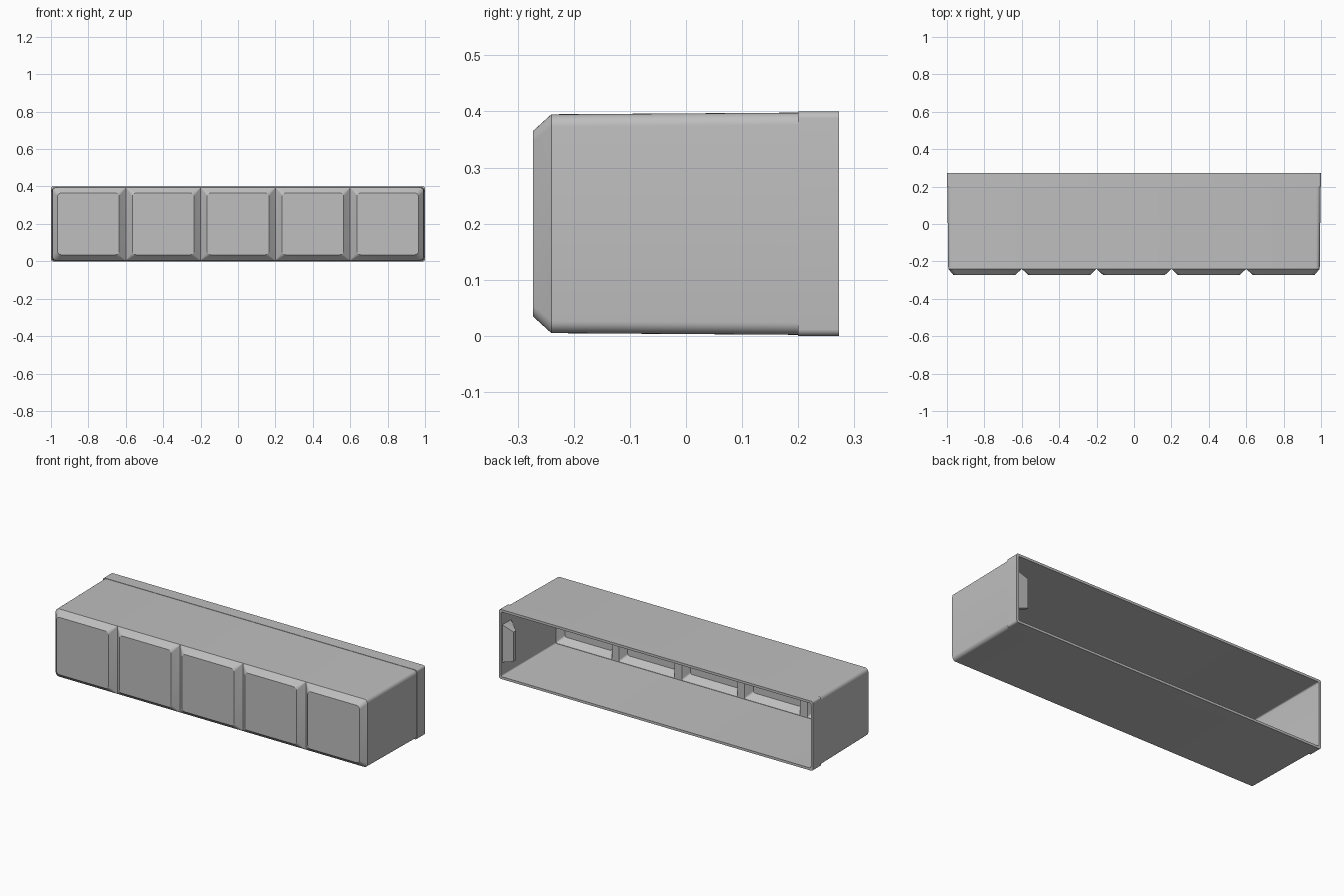
import bpy, bmesh, math

cube = bpy.data.objects.get("Cube")
if cube:
    bpy.data.objects.remove(cube, do_unlink=True)

GREY = (0.52, 0.52, 0.52, 1)
mat = bpy.data.materials.new("light_grey_plastic")
mat.use_nodes = True
mat.diffuse_color = GREY
mat.node_tree.nodes["Principled BSDF"].inputs["Base Color"].default_value = GREY


def ring(bm, x0, x1, z0, z1, y, left, right):
    """Rounded rectangle at depth y, with left and right corner radii."""
    verts = []
    corners = ((x1, z0, -1, 1, right), (x1, z1, -1, -1, right),
               (x0, z1, 1, -1, left), (x0, z0, 1, 1, left))
    for k, (cx, cz, sx, sz, r) in enumerate(corners):
        for i in range(7):
            a = math.radians(-90 + 90 * k + 15 * i)
            verts.append(bm.verts.new((cx + sx * r + r * math.cos(a), y,
                                       cz + sz * r + r * math.sin(a))))
    return verts


def loft(bm, rings):
    for a, b in zip(rings, rings[1:]):
        n = len(a)
        for i in range(n):
            j = (i + 1) % n
            bm.faces.new((a[i], b[i], b[j], a[j]))


def finish(bm, name):
    mesh = bpy.data.meshes.new(name)
    bm.to_mesh(mesh)
    bm.free()
    mesh.materials.append(mat)
    ob = bpy.data.objects.new(name, mesh)
    bpy.context.collection.objects.link(ob)
    bpy.ops.object.select_all(action='DESELECT')
    ob.select_set(True)
    bpy.context.view_layer.objects.active = ob
    bpy.ops.object.shade_smooth_by_angle(angle=math.radians(30))
    return ob


# Hollow sleeve: tapered outside, back band, rim, inside walls
bm = bmesh.new()
sections = ((0.993, 0.005, -0.24, 0.022), (0.998, 0.002, 0.2, 0.022),
            (1.0, 0.0, 0.2, 0.012), (1.0, 0.0, 0.273, 0.012),
            (0.986, 0.014, 0.273, 0.008), (0.978, 0.02, -0.215, 0.008))
loft(bm, [ring(bm, -w, w, z, 0.4 - z, y, r, r) for w, z, y, r in sections])
finish(bm, "sleeve")

# Five key fronts with chamfered edges outside and recesses inside
for k in range(5):
    c = -0.8 + 0.4 * k
    first, last = k == 0, k == 4
    bm = bmesh.new()
    face = ring(bm, c - 0.165, c + 0.165, 0.035, 0.365, -0.273, 0.02, 0.02)
    base = ring(bm, max(c - 0.2, -0.993), min(c + 0.2, 0.993), 0.005, 0.395,
                -0.24, 0.022 if first else 0.001, 0.022 if last else 0.001)
    bm.faces.new(face)
    loft(bm, [face, base])

    inner = [ring(bm, max(c - 0.2, -0.978), min(c + 0.2, 0.978), 0.02, 0.38,
                  -0.215, 0.001, 0.001),
             ring(bm, c - 0.177, c + 0.177, 0.022, 0.378, -0.215, 0.008, 0.008),
             ring(bm, c - 0.15, c + 0.15, 0.05, 0.35, -0.255, 0.012, 0.012)]
    loft(bm, inner)
    bm.faces.new(inner[-1][::-1])
    finish(bm, f"key_front_{k + 1}")

# Retaining clip inside one end wall, tapering into the wall
bm = bmesh.new()
loops = []
for y, tip in ((0.18, 0.975), (0.24, 0.915), (0.262, 0.915)):
    outline = ((0.99, 0.09), (0.99, 0.31), (tip, 0.285), (tip, 0.115))
    loops.append([bm.verts.new((x, y, z)) for x, z in outline])
loft(bm, loops)
bm.faces.new(loops[0])
bm.faces.new(loops[-1][::-1])
bmesh.ops.recalc_face_normals(bm, faces=bm.faces)
finish(bm, "retaining_clip")
